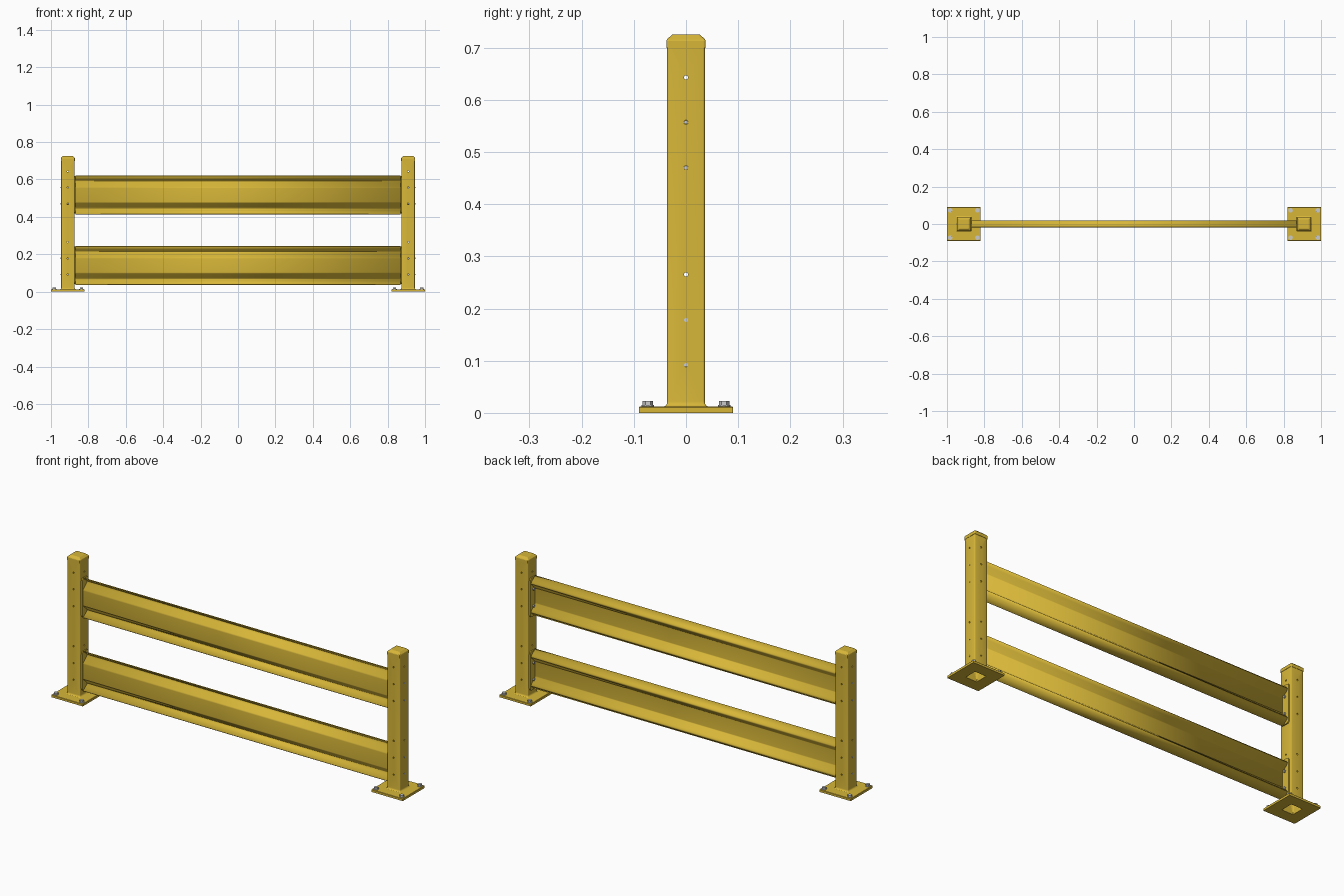
import bpy, bmesh, math
from mathutils import Vector, Matrix

if "Cube" in bpy.data.objects:
    bpy.data.objects.remove(bpy.data.objects["Cube"])

yellow = bpy.data.materials.new("yellow_paint")
yellow.diffuse_color = (0.68, 0.47, 0.04, 1)
yellow.use_nodes = True
yellow.node_tree.nodes["Principled BSDF"].inputs["Base Color"].default_value = yellow.diffuse_color


def make(name, bm, loc=(0, 0, 0), mat=None, smooth=False):
    bmesh.ops.recalc_face_normals(bm, faces=bm.faces)
    me = bpy.data.meshes.new(name)
    bm.to_mesh(me)
    bm.free()
    ob = bpy.data.objects.new(name, me)
    ob.location = loc
    bpy.context.collection.objects.link(ob)
    if mat:
        me.materials.append(mat)
    if smooth:
        bpy.context.view_layer.objects.active = ob
        bpy.ops.object.select_all(action='DESELECT')
        ob.select_set(True)
        bpy.ops.object.shade_smooth_by_angle(angle=math.radians(35))
    return ob


def ring_loft(rings, closed=False, r=0.004, seg=3):
    """Loft rounded squares given as (half width, z)."""
    bm = bmesh.new()
    loops = []
    for h, z in rings:
        loop = []
        for k in range(4):
            a0 = k * math.pi / 2
            c = Vector((math.copysign(h - r, math.cos(a0 + .7)),
                        math.copysign(h - r, math.sin(a0 + .7)), z))
            for i in range(seg + 1):
                a = a0 + i * math.pi / 2 / seg
                loop.append(bm.verts.new(c + r * Vector((math.cos(a), math.sin(a), 0))))
        loops.append(loop)
    n = len(loops[0])
    pairs = list(zip(loops, loops[1:]))
    if closed:
        pairs.append((loops[-1], loops[0]))
    else:
        bm.faces.new(loops[0])
        bm.faces.new(loops[-1])
    for a, b in pairs:
        for i in range(n):
            j = (i + 1) % n
            bm.faces.new((a[i], a[j], b[j], b[i]))
    return bm


def cylinder(bm, centre, axis, r, depth, seg):
    rot = Vector((0, 0, 1)).rotation_difference(Vector(axis)).to_matrix().to_4x4()
    bmesh.ops.create_cone(bm, cap_ends=True, segments=seg, radius1=r, radius2=r,
                          depth=depth, matrix=Matrix.Translation(centre) @ rot)


def fillet(points, r, seg=4):
    """Round the inner corners of an open 2D polyline."""
    pts = [Vector(p) for p in points]
    out = [pts[0]]
    for a, p, b in zip(pts, pts[1:], pts[2:]):
        s, e = p + (a - p).normalized() * r, p + (b - p).normalized() * r
        for i in range(seg + 1):
            t = i / seg
            out.append((1 - t) ** 2 * s + 2 * t * (1 - t) * p + t * t * e)
    return out + [pts[-1]]


# posts, caps, foot plates and anchor bolts
HOLES = (0.092, 0.178, 0.265, 0.47, 0.557, 0.643)
for side, sx in (("left", -1), ("right", 1)):
    x = 0.91 * sx
    make(side + "_foot_plate", ring_loft(
        [(0.09, 0), (0.09, 0.0105), (0.0885, 0.012), (0.032, 0.012), (0.032, 0)],
        closed=True, r=0.002), (x, 0, 0), yellow)

    post = make(side + "_post", ring_loft(
        [(0.042, 0.012), (0.0385, 0.014), (0.0365, 0.018), (0.036, 0.022),
         (0.036, 0.705), (0.032, 0.705), (0.032, 0.012)], closed=True),
        (x, 0, 0), yellow, True)
    bpy.context.view_layer.objects.active = post
    for axis in ((1, 0, 0), (0, 1, 0)):
        bm = bmesh.new()
        for z in HOLES:
            cylinder(bm, (0, 0, z), axis, 0.004, 0.1, 16)
        cutter = make("hole_cutter", bm, (x, 0, 0))
        cutter.hide_render = True
        mod = post.modifiers.new("holes", 'BOOLEAN')
        mod.operation, mod.solver, mod.object = 'DIFFERENCE', 'EXACT', cutter
        bpy.ops.object.modifier_apply(modifier=mod.name)
        bpy.data.objects.remove(cutter)

    make(side + "_post_cap", ring_loft(
        [(0.0375, 0.699), (0.0375, 0.713), (0.0365, 0.716), (0.027, 0.7245),
         (0.024, 0.7255)]), (x, 0, 0), yellow)

    bm = bmesh.new()
    for bx in (-0.073, 0.073):
        for by in (-0.073, 0.073):
            cylinder(bm, (bx, by, 0.0135), (0, 0, 1), 0.012, 0.003, 24)
            cylinder(bm, (bx, by, 0.019), (0, 0, 1), 0.010, 0.008, 6)
    make(side + "_anchor_bolts", bm, (x, 0, 0))

# corrugated rails with end brackets
PROFILE = [(-0.017, 0.102), (0.012, 0.081), (0.017, 0.074), (0.012, 0.066),
           (-0.017, 0.040)]
PROFILE += [(y, -z) for y, z in reversed(PROFILE)]
for level, zc in (("lower", 0.1405), ("upper", 0.5175)):
    bm = bmesh.new()
    rows = [[bm.verts.new((x, p.x, p.y)) for x in (-0.869, 0.869)]
            for p in fillet(PROFILE, 0.0035)]
    for a, b in zip(rows, rows[1:]):
        bm.faces.new((a[0], a[1], b[1], b[0]))
    rail = make(level + "_rail", bm, (0, 0, zc), yellow, True)
    sol = rail.modifiers.new("sheet", 'SOLIDIFY')
    sol.thickness, sol.offset = 0.004, 0

    for side, sx in (("left", -1), ("right", 1)):
        bm = bmesh.new()
        bmesh.ops.create_cube(bm, size=1, matrix=Matrix.Diagonal((0.006, 0.05, 0.2, 1)))
        edges = [e for e in bm.edges
                 if abs(e.verts[0].co.x - e.verts[1].co.x) > 0.001]
        bmesh.ops.bevel(bm, geom=edges, offset=0.012, segments=4, profile=0.5,
                        affect='EDGES')
        make(f"{level}_{side}_bracket", bm, (0.871 * sx, 0, zc), yellow)
        bm = bmesh.new()
        for z in HOLES:
            if abs(z - zc) < 0.06:
                cylinder(bm, (0, 0, z), (1, 0, 0), 0.0038, 0.076, 12)
                cylinder(bm, (-0.045 * sx, 0, z), (1, 0, 0), 0.007, 0.006, 6)
        make(f"{level}_{side}_bracket_bolts", bm, (0.91 * sx, 0, 0))
